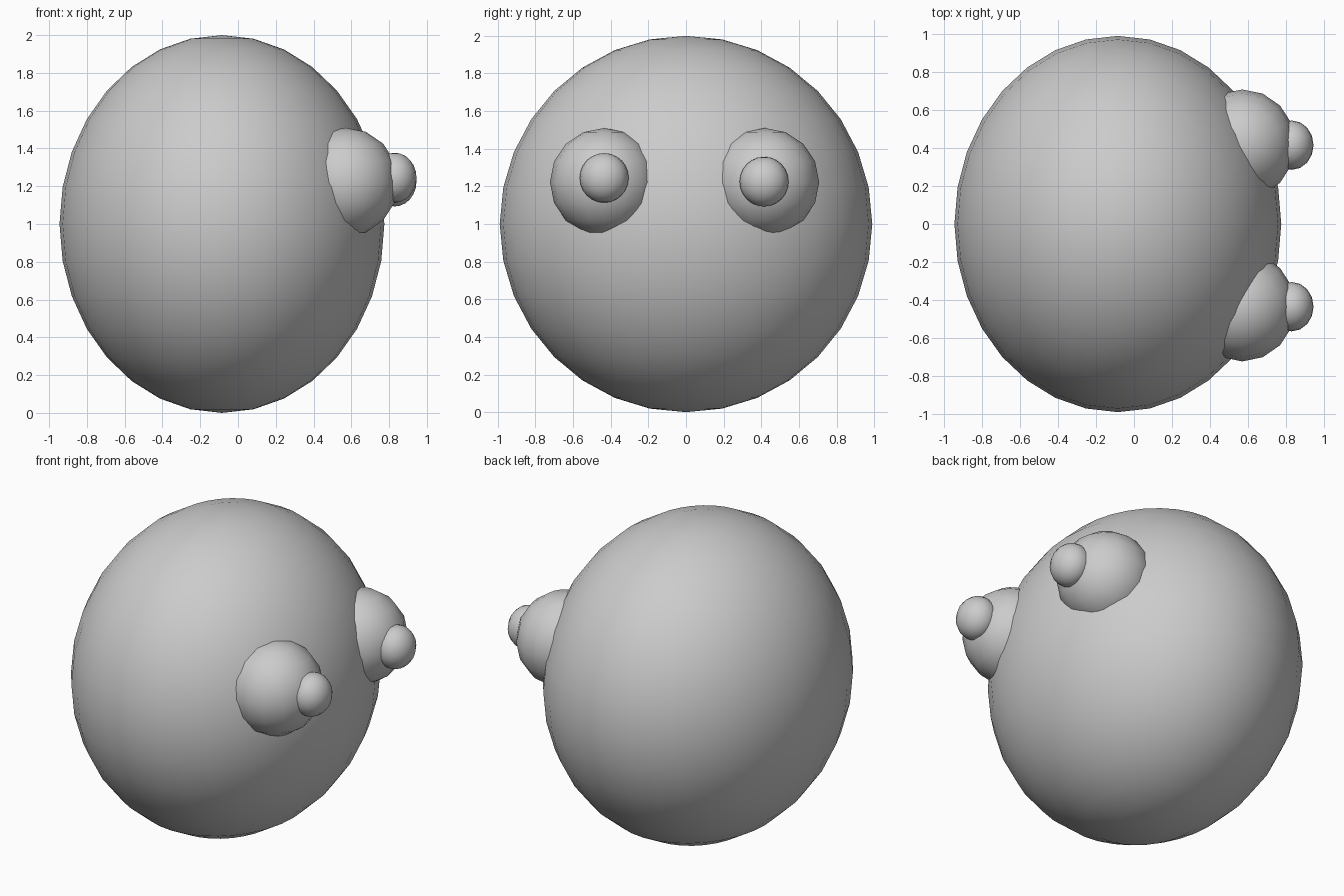
import bpy

# Remove the default cube
cube = bpy.data.objects.get("Cube")
if cube:
    bpy.data.objects.remove(cube, do_unlink=True)

# Single flat colour
grey = bpy.data.materials.new("plain_grey")
grey.use_nodes = True
colour = (0.6, 0.6, 0.6, 1.0)
grey.diffuse_color = colour
grey.node_tree.nodes["Principled BSDF"].inputs["Base Color"].default_value = colour


def ball(name, centre, radii, segments, rings):
    """Smooth ellipsoid with its poles along z."""
    bpy.ops.mesh.primitive_uv_sphere_add(segments=segments, ring_count=rings,
                                         radius=1, location=centre)
    obj = bpy.context.object
    obj.name = name
    obj.scale = radii
    bpy.ops.object.transform_apply(location=False, rotation=False, scale=True)
    bpy.ops.object.shade_smooth()
    obj.data.materials.append(grey)
    return obj


# Large rounded head, slightly narrow along x
ball("head", (-0.085, 0, 1.0), (0.86, 0.99, 1.0), 32, 16)

# Pair of bulging eyes with pupils on the +x side
for side, eye_y, pupil_y, pupil_z in (("front", -0.435, -0.435, 1.245),
                                      ("back", 0.42, 0.415, 1.225)):
    ball(side + "_eye", (0.57, eye_y, 1.222), (0.28, 0.288, 0.288), 16, 8)
    ball(side + "_pupil", (0.83, pupil_y, pupil_z), (0.115, 0.13, 0.132), 16, 12)
